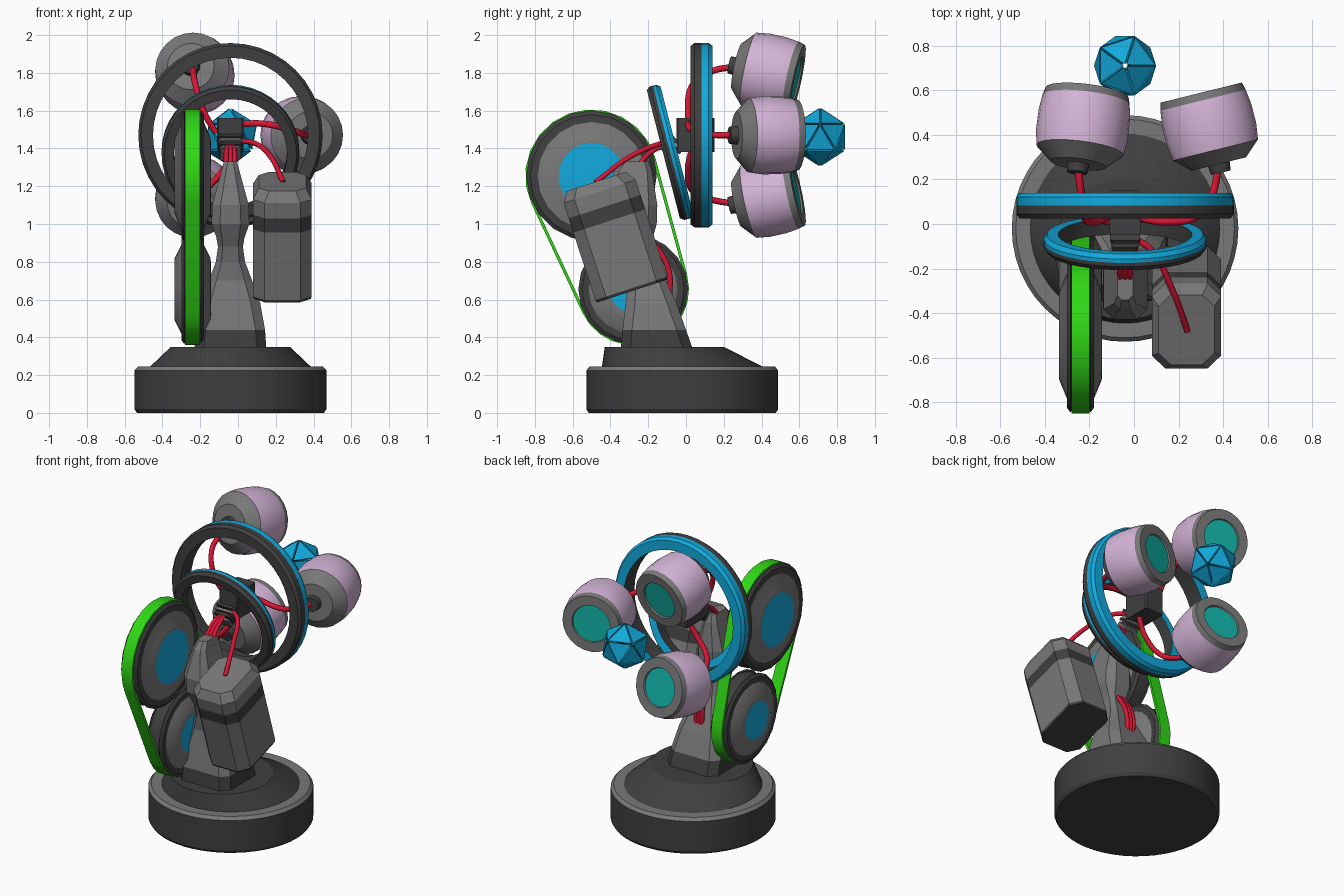
import bpy, bmesh, math
from mathutils import Vector, Matrix

if "Cube" in bpy.data.objects:
    bpy.data.objects.remove(bpy.data.objects["Cube"])

COL = {"dark grey": (.05, .05, .05), "mid grey": (.19, .19, .19), "sky blue": (.006, .40, .72),
       "lavender": (.66, .46, .68), "teal": (.006, .46, .40), "green": (.03, .68, .008),
       "red": (.70, .008, .035)}
MATS = {}
for n, c in COL.items():
    MATS[n] = bpy.data.materials.new(n)
    MATS[n].diffuse_color = (*c, 1)
D, G, B, L, T, GR, R = COL.keys()
CX = -.04  # centre line of the machine


def finish(name, verts, faces, keys, M=Matrix(), smooth=True):
    """Make an object from faces, each with a colour key."""
    me = bpy.data.meshes.new(name)
    slots = list(dict.fromkeys(keys))
    for k in slots:
        me.materials.append(MATS[k])
    bm = bmesh.new()
    vs = [bm.verts.new(M @ Vector(v)) for v in verts]
    for f, k in zip(faces, keys):
        bm.faces.new([vs[i] for i in f]).material_index = slots.index(k)
    bmesh.ops.remove_doubles(bm, verts=bm.verts, dist=1e-5)
    bmesh.ops.recalc_face_normals(bm, faces=bm.faces)
    bm.to_mesh(me)
    bm.free()
    if smooth:
        me.shade_smooth()
        me.set_sharp_from_angle(angle=math.radians(25))
    ob = bpy.data.objects.new(name, me)
    bpy.context.collection.objects.link(ob)
    return ob


def aim(origin, axis):
    return Matrix.Translation(origin) @ Vector(axis).to_track_quat('Z', 'Y').to_matrix().to_4x4()


def revolve(name, prof, cols, M, seg=32, closed=False):
    """Spin (radius, height) points; one colour per profile segment."""
    n = len(prof)
    verts = [(r * math.cos(2 * math.pi * i / seg), r * math.sin(2 * math.pi * i / seg), s)
             for i in range(seg) for r, s in prof]
    faces, keys = [], []
    for i in range(seg):
        j = (i + 1) % seg
        for k in range(n if closed else n - 1):
            q = (k + 1) % n
            faces.append((i * n + k, j * n + k, j * n + q, i * n + q))
            keys.append(cols[k])
    return finish(name, verts, faces, keys, M)


def loft(name, secs, cols, M=Matrix()):
    """Join chamfered box sections (z, y centre, half x, half y, chamfer)."""
    verts, faces, keys = [], [], []
    for z, cy, hx, hy, c in secs:
        for x, y in ((hx, hy - c), (hx - c, hy), (c - hx, hy), (-hx, hy - c),
                     (-hx, c - hy), (c - hx, -hy), (hx - c, -hy), (hx, c - hy)):
            verts.append((x, cy + y, z))
    for s in range(len(secs) - 1):
        for i in range(8):
            j = (i + 1) % 8
            faces.append((s * 8 + i, s * 8 + j, s * 8 + 8 + j, s * 8 + 8 + i))
            keys.append(cols[s])
    faces += [tuple(range(8)), tuple(range(len(verts) - 8, len(verts)))]
    keys += [cols[0], cols[-1]]
    return finish(name, verts, faces, keys, M, False)


def cable(name, pts, rad):
    cu = bpy.data.curves.new(name, 'CURVE')
    cu.dimensions = '3D'
    cu.bevel_depth, cu.bevel_resolution, cu.resolution_u = rad, 2, 8
    cu.use_fill_caps = True
    sp = cu.splines.new('BEZIER')
    sp.bezier_points.add(len(pts) - 1)
    for p, co in zip(sp.bezier_points, pts):
        p.co = co
        p.handle_left_type = p.handle_right_type = 'AUTO'
    cu.materials.append(MATS[R])
    bpy.context.collection.objects.link(bpy.data.objects.new(name, cu))


# Turntable base with a cone that leans to the front
base = revolve("base", [(0, 0), (.495, 0), (.508, .02), (.508, .225), (.49, .245), (.425, .245),
                        (.315, .35), (0, .35)], [D, D, D, G, G, D, D],
               Matrix.Translation((CX, -.02, 0)), 48)
for v in base.data.vertices:
    if v.co.z > .3:
        v.co.y -= .095

# Arm: foot, waist and wedge-shaped upper part
loft("arm", [(.34, -.155, .19, .19, .05), (.44, -.168, .183, .168, .05), (.58, -.185, .158, .135, .05),
             (.70, -.205, .115, .10, .04), (.80, -.235, .077, .085, .03), (.88, -.26, .066, .085, .025),
             (.93, -.275, .075, .10, .03), (1.0, -.285, .10, .13, .045), (1.1, -.29, .097, .138, .045),
             (1.28, -.28, .048, .10, .025), (1.33, -.27, .035, .07, .02)],
     [D] + [G] * 9, Matrix.Translation((CX, 0, 0)))

# Two belt pulleys with domed hubs
PX = -.24
UP, LOW = (-.5, 1.255, .335), (-.28, .655, .28)
for name, (py, pz, r), cap, flat, disc in (("upper_pulley", UP, .285, .20, .175),
                                           ("lower_pulley", LOW, .235, .165, .125)):
    half = [(0, .097), (disc, .097), (flat, .095), (cap, .06), (r - .01, .06), (r + .01, .045), (r, .04)]
    prof = half + [(a, -b) for a, b in reversed(half)]
    cols = [B, G, G, D, D, D]
    revolve(name, prof, cols + [D] + cols[::-1], aim((PX, py, pz), (1, 0, 0)), 20)

# Green belt around both pulleys
d = Vector((LOW[0] - UP[0], LOW[1] - UP[1]))
base_a = math.atan2(d.y, d.x)
off = math.acos((UP[2] - LOW[2]) / d.length)
path = []
for (py, pz, r), a0, a1 in ((UP, base_a + off, base_a + 2 * math.pi - off),
                            (LOW, base_a - off, base_a + off)):
    for i in range(13):
        a = a0 + (a1 - a0) * i / 12
        path.append((py, pz, r, math.cos(a), math.sin(a)))
verts, faces = [], []
for py, pz, r, c, s in path:
    for x, dr in ((-.04, 0), (.04, 0), (.04, .016), (-.04, .016)):
        verts.append((PX + x, py + (r + dr) * c, pz + (r + dr) * s))
N = len(path)
for i in range(N):
    j = (i + 1) % N
    for k in range(4):
        q = (k + 1) % 4
        faces.append((i * 4 + k, j * 4 + k, j * 4 + q, i * 4 + q))
finish("drive_belt", verts, faces, [GR] * len(faces))

# Leaning motor with dark bands
loft("motor", [(-.305, 0, .15, .195, .06), (-.29, 0, .155, .2, .06), (.085, 0, .155, .2, .06),
               (.165, 0, .155, .2, .06), (.25, 0, .155, .2, .06), (.305, 0, .125, .165, .055)],
     [D, G, D, G, G], Matrix.Translation((.235, -.38, .935)) @ Matrix.Rotation(math.radians(18), 4, 'X'))

# Wrist block and its stacked ribs
loft("wrist_block", [(-.09, 0, .07, .1, .008), (.09, 0, .07, .1, .008)], [D],
     Matrix.Translation((CX, .05, 1.47)))
for i in range(4):
    h = .068 - .004 * i
    loft("wrist_rib", [(-.008, 0, h, h * .8, .01), (.008, 0, h, h * .8, .01)], [G if i % 2 else D],
         aim((CX, -.045 - .02 * i, 1.43 - .018 * i), (0, -.75, -.66)))

# Large upright ring and small tilted ring, dark in front and blue behind
for name, ro, ri, t, o, ax in (("large_ring", .488, .41, .115, (CX, .025, 1.47), (0, 1, 0)),
                               ("small_ring", .365, .30, .075, (CX, -.12, 1.37), (0, .97, .25))):
    revolve(name, [(ri, 0), (ro - .015, 0), (ro, .02), (ro, t * .5), (ro, t - .02),
                   (ro - .015, t), (ri, t)], [D, D, D, B, B, B, D], aim(o, ax), 40, True)

# Three lamp pods aimed inwards, each fed by a cable
pod = [(0, 0), (.045, 0), (.05, .04), (.125, .04), (.185, .095), (.197, .105), (.207, .18), (.206, .27),
       (.197, .335), (.188, .37), (.126, .37), (.122, .36), (0, .36)]
pod_cols = [D, D, G, G, G, L, L, L, G, G, G, T]
for i in range(3):
    a = i * 2 * math.pi / 3

    def at(u, y, v):
        """Radial u and tangential v around the head's axis."""
        return Vector((CX + u * math.cos(a) - v * math.sin(a), y,
                       1.47 + u * math.sin(a) + v * math.cos(a)))
    o = at(.43, .23, 0)
    revolve("lamp_pod", pod, pod_cols, aim(o, at(.43 - .24, .23 + .97, 0) - o), 24)
    cable("pod_cable", [at(.05, .03, .06), at(.18, .01, .06), at(.33, .04, .025),
                        at(.39, .13, .003), at(.42, .26, 0)], .017)

# Cables down the arm and across to the motor
for i in (-1, 0, 1):
    cable("upper_arm_cable", [(CX + .01 * i, -.08, 1.42), (CX + .022 * i, -.18, 1.385),
                              (CX + .02 * i, -.29, 1.25)], .013)
    cable("lower_arm_cable", [(CX + .015 * i, -.24, .97), (CX + .022 * i, -.15, .87),
                              (CX + .025 * i, -.09, .75), (CX + .022 * i, -.085, .62)], .014)
cable("motor_cable", [(.0, -.06, 1.44), (.08, -.12, 1.43), (.17, -.29, 1.36), (.24, -.48, 1.22)], .014)

# Crystal: twenty separate shards pointing at the centre
bm = bmesh.new()
bmesh.ops.create_icosphere(bm, subdivisions=1, radius=.158)
verts, faces = [], []
for f in bm.faces:
    c = f.calc_center_median()
    b = len(verts)
    verts += [c + (v.co - c) * .9 for v in f.verts] + [c * .15]
    faces += [(b, b + 1, b + 2), (b, b + 1, b + 3), (b + 1, b + 2, b + 3), (b + 2, b, b + 3)]
bm.free()
finish("crystal", verts, faces, [B] * len(faces), Matrix.Translation((CX, .71, 1.46)), False)

for m in bpy.data.materials:
    if m.users and not m.is_grease_pencil:
        m.use_nodes = True
        m.node_tree.nodes["Principled BSDF"].inputs["Base Color"].default_value = m.diffuse_color
